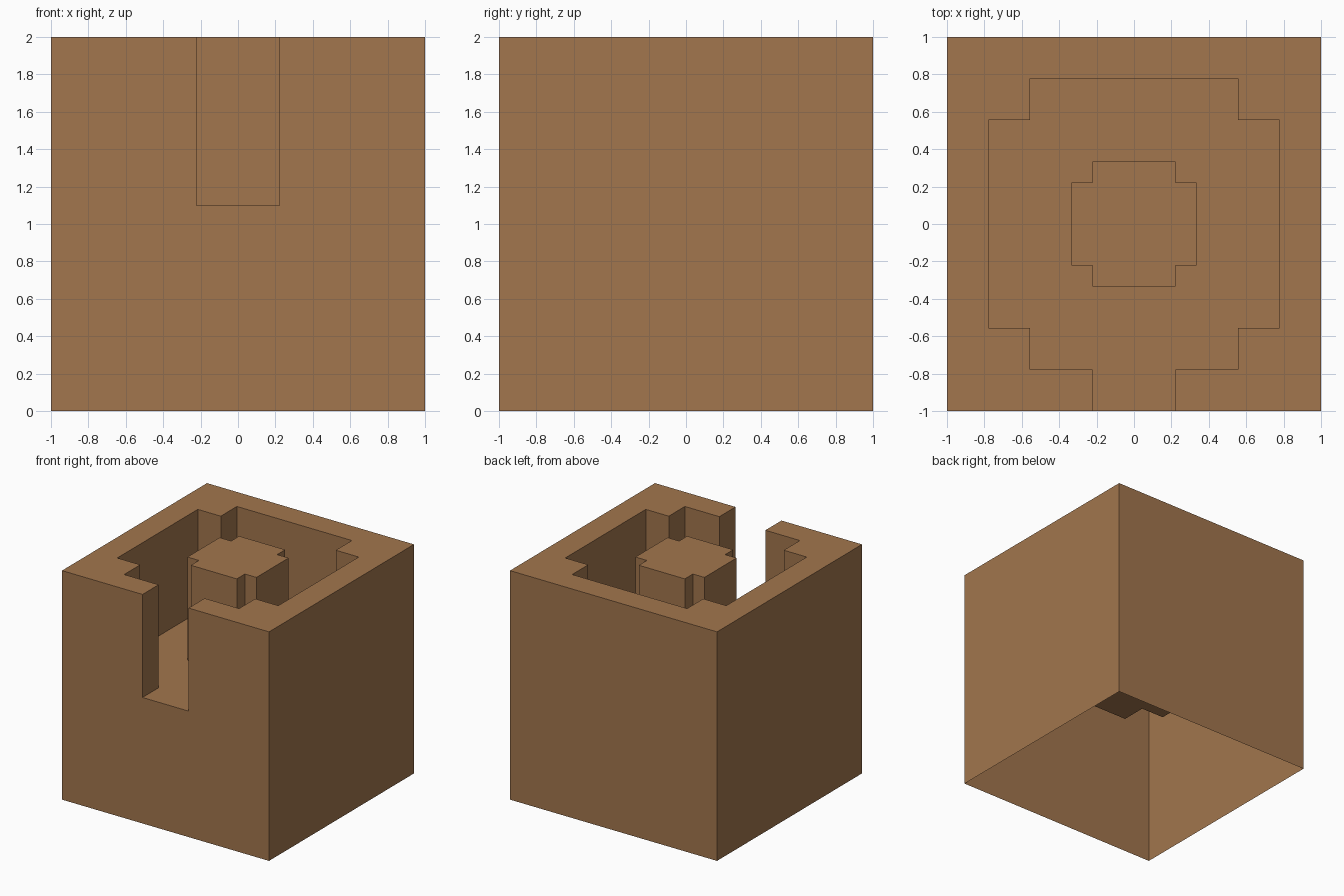
import bpy, bmesh

if "Cube" in bpy.data.objects:
    bpy.data.objects.remove(bpy.data.objects["Cube"])

# Stepped outlines lie on a grid of 1/9 unit
U = 1 / 9
SLOT, TOP, FLOOR = 2 * U, 2.0, 1.1

mat = bpy.data.materials.new("brown")
mat.diffuse_color = (0.36, 0.18, 0.075, 1)
mat.use_nodes = True
mat.node_tree.nodes["Principled BSDF"].inputs["Base Color"].default_value = mat.diffuse_color


def stepped(a, b):
    """Right half of a notched square, counter-clockwise from the front."""
    return [(a, -b), (a, -a), (b, -a), (b, a), (a, a), (a, b), (0, b)]


def face(bm, pts):
    bm.faces.new([bm.verts.new(p) for p in pts])


def flat(bm, path, z):
    face(bm, [(x, y, z) for x, y in path])


def wall(bm, path, low, high):
    for (ax, ay), (bx, by) in zip(path, path[1:]):
        face(bm, [(ax, ay, low), (bx, by, low), (bx, by, high), (ax, ay, high)])


def finish(bm, name):
    """Weld the right half and mirror it to the left."""
    bmesh.ops.remove_doubles(bm, verts=bm.verts, dist=1e-5)
    me = bpy.data.meshes.new(name)
    bm.to_mesh(me)
    bm.free()
    me.materials.append(mat)
    ob = bpy.data.objects.new(name, me)
    bpy.context.collection.objects.link(ob)
    mod = ob.modifiers.new("mirror", 'MIRROR')
    mod.use_axis[0] = True
    mod.use_clip = True


cavity = [(SLOT, -1), (SLOT, -7 * U)] + stepped(5 * U, 7 * U)
pillar = [(0, -3 * U)] + stepped(2 * U, 3 * U)
outer = [(1, -1), (1, 1), (0, 1)]

# Outer shell, open underneath, with the slot in the front wall
bm = bmesh.new()
wall(bm, outer, 0, TOP)
face(bm, [(x, -1, z) for x, z in
          [(0, 0), (1, 0), (1, TOP), (SLOT, TOP), (SLOT, FLOOR), (0, FLOOR)]])
flat(bm, outer + cavity[::-1], TOP)
finish(bm, "outer_shell")

# Cavity walls and floor
bm = bmesh.new()
wall(bm, cavity[::-1], FLOOR, TOP)
flat(bm, [(0, -1)] + cavity + pillar[::-1], FLOOR)
finish(bm, "cavity")

# Centre pillar
bm = bmesh.new()
wall(bm, pillar, FLOOR, TOP)
flat(bm, pillar, TOP)
finish(bm, "pillar")
